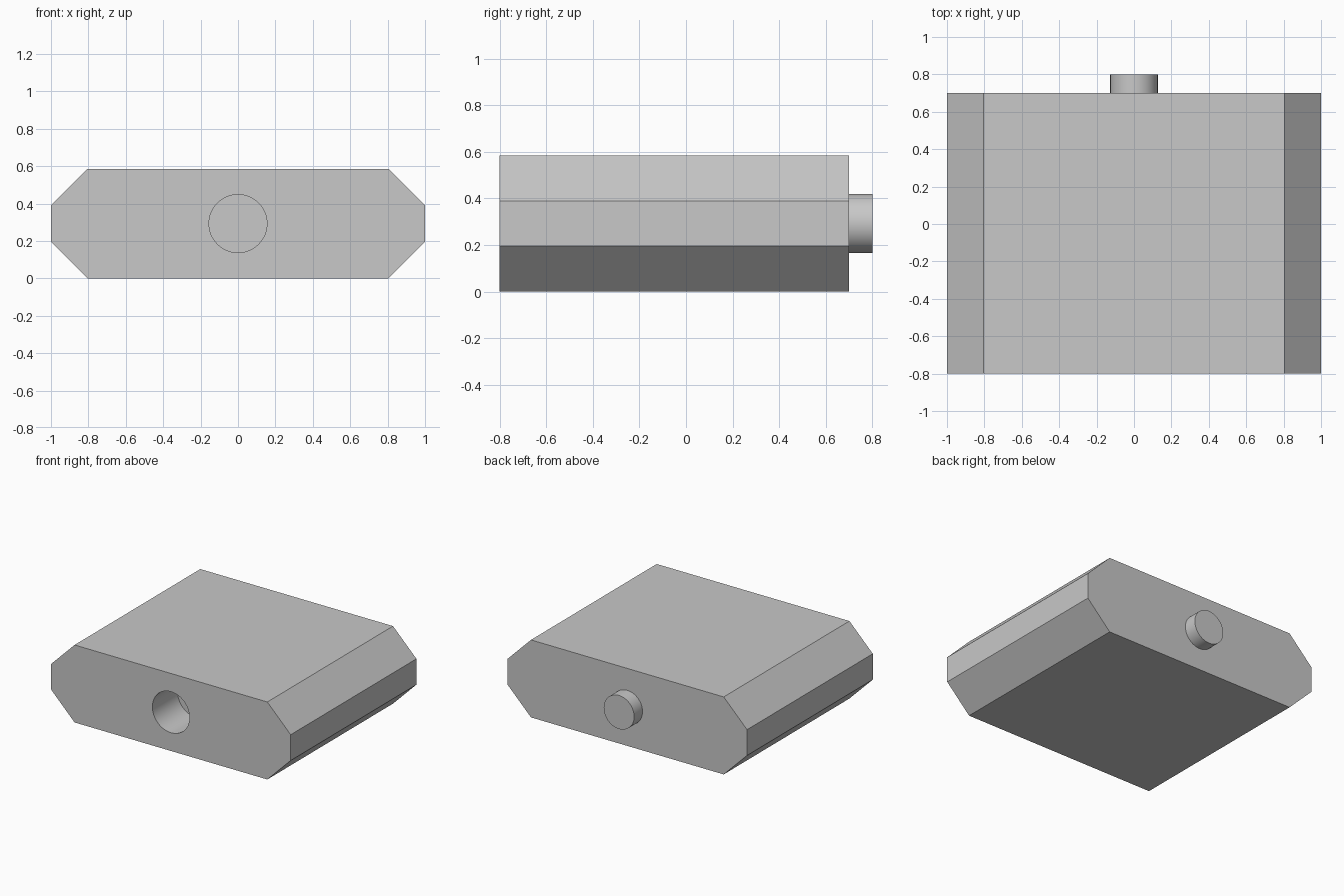
import bpy
import math

cube = bpy.data.objects.get("Cube")
if cube:
    bpy.data.objects.remove(cube, do_unlink=True)

WIDTH, HEIGHT, CHAMFER = 1.0, 0.585, 0.195
FRONT, BACK = -0.8, 0.7
MID = HEIGHT / 2

grey = bpy.data.materials.new("plain grey")
grey.use_nodes = True
colour = (0.58, 0.58, 0.58, 1)
grey.diffuse_color = colour
grey.node_tree.nodes["Principled BSDF"].inputs["Base Color"].default_value = colour


def cylinder(name, radius, y0, y1):
    """Cylinder lying along y at mid height."""
    bpy.ops.mesh.primitive_cylinder_add(
        vertices=64, radius=radius, depth=y1 - y0,
        location=(0, (y0 + y1) / 2, MID), rotation=(math.pi / 2, 0, 0))
    obj = bpy.context.object
    obj.name = name
    obj.data.materials.append(grey)
    return obj


def smooth(obj):
    bpy.ops.object.select_all(action="DESELECT")
    obj.select_set(True)
    bpy.context.view_layer.objects.active = obj
    bpy.ops.object.shade_smooth_by_angle(angle=math.radians(30))


# Block: eight-sided profile extruded front to back
inner = WIDTH - CHAMFER
half = [(inner, 0), (WIDTH, CHAMFER), (WIDTH, HEIGHT - CHAMFER), (inner, HEIGHT)]
profile = half + [(-x, z) for x, z in reversed(half)]
n = len(profile)
verts = [(x, y, z) for y in (FRONT, BACK) for x, z in profile]
faces = [list(range(n)), list(range(2 * n - 1, n - 1, -1))]
faces += [[i, i + n, (i + 1) % n + n, (i + 1) % n] for i in range(n)]
mesh = bpy.data.meshes.new("block")
mesh.from_pydata(verts, [], faces)
mesh.materials.append(grey)
block = bpy.data.objects.new("block", mesh)
bpy.context.collection.objects.link(block)

# Blind socket in the front face
cutter = cylinder("socket_cutter", 0.155, FRONT - 0.1, FRONT + 0.3)
cut = block.modifiers.new("socket", "BOOLEAN")
cut.operation = "DIFFERENCE"
cut.solver = "EXACT"
cut.object = cutter
bpy.ops.object.select_all(action="DESELECT")
block.select_set(True)
bpy.context.view_layer.objects.active = block
bpy.ops.object.modifier_apply(modifier=cut.name)
bpy.data.objects.remove(cutter, do_unlink=True)
smooth(block)

# Peg on the back face
smooth(cylinder("peg", 0.127, BACK, BACK + 0.1))
